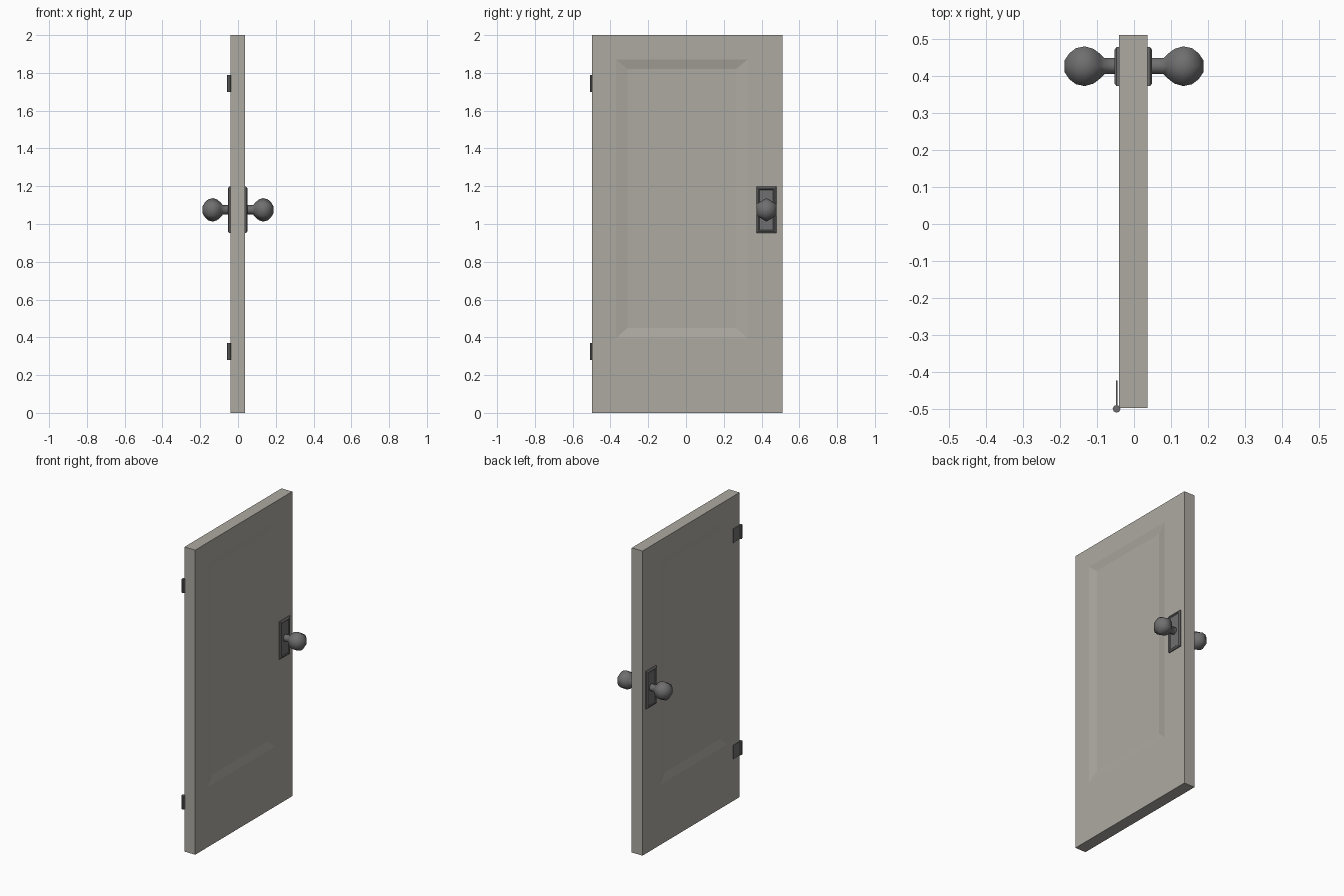
import bpy, bmesh, math
from mathutils import Vector

if "Cube" in bpy.data.objects:
    bpy.data.objects.remove(bpy.data.objects["Cube"])


def material(name, rgb):
    m = bpy.data.materials.new(name)
    m.diffuse_color = (*rgb, 1)
    m.use_nodes = True
    m.node_tree.nodes["Principled BSDF"].inputs["Base Color"].default_value = m.diffuse_color
    return m


PAINT = material("paint", (0.42, 0.40, 0.36))
METAL = material("metal", (0.16, 0.16, 0.16))


def finish(name, bm, mat, smooth=None):
    bmesh.ops.recalc_face_normals(bm, faces=bm.faces)
    me = bpy.data.meshes.new(name)
    bm.to_mesh(me)
    bm.free()
    ob = bpy.data.objects.new(name, me)
    bpy.context.collection.objects.link(ob)
    me.materials.append(mat)
    if smooth:
        bpy.ops.object.select_all(action='DESELECT')
        ob.select_set(True)
        bpy.context.view_layer.objects.active = ob
        bpy.ops.object.shade_smooth_by_angle(angle=math.radians(smooth))
    return ob


def add_box(bm, lo, hi):
    vs = bmesh.ops.create_cube(bm, size=1)["verts"]
    for v in vs:
        v.co = Vector([lo[i] + (v.co[i] + 0.5) * (hi[i] - lo[i]) for i in range(3)])
    return vs


def rings(bm, loops, cap_first=True):
    """Bridge successive vertex loops and cap the ends."""
    vl = [[bm.verts.new(p) for p in loop] for loop in loops]
    n = len(vl[0])
    for a, b in zip(vl, vl[1:]):
        for i in range(n):
            bm.faces.new((a[i], a[(i + 1) % n], b[(i + 1) % n], b[i]))
    if cap_first:
        bm.faces.new(vl[0])
    bm.faces.new(vl[-1])


def rect(x, y0, y1, z0, z1):
    return [(x, y0, z0), (x, y1, z0), (x, y1, z1), (x, y0, z1)]


# door slab with a shallow sunken panel on both faces
Y0, Y1 = -0.497, 0.51
XL, XR = -0.041, 0.037
bm = bmesh.new()
rings(bm, [
    rect(XL + 0.010, -0.31, 0.265, 0.45, 1.82),
    rect(XL, -0.37, 0.325, 0.395, 1.87),
    rect(XL, Y0, Y1, 0, 2),
    rect(XR, Y0, Y1, 0, 2),
    rect(XR, -0.37, 0.325, 0.395, 1.87),
    rect(XR - 0.010, -0.31, 0.265, 0.45, 1.82)])
finish("door_slab", bm, PAINT)

# handle plates and knobs on both sides
KY, KZ = 0.426, 1.075
KNOB = [(0.047, 0.025), (0.080, 0.025), (0.092, 0.039), (0.109, 0.054), (0.133, 0.062),
        (0.157, 0.056), (0.175, 0.040), (0.187, 0.019)]
for side, s in (("right", 1), ("left", -1)):
    bm = bmesh.new()
    face = XR if s > 0 else XL
    def plate(d, inset):
        return rect(face + s * d, 0.372 + inset, 0.478 - inset, 0.952 + inset, 1.198 - inset)
    rings(bm, [plate(-0.003, 0), plate(0.006, 0), plate(0.012, 0.008),
               plate(0.012, 0.013), plate(0.008, 0.017)])
    finish("handle_plate_" + side, bm, METAL)

    bm = bmesh.new()
    N = 6
    rings(bm, [[(s * x, KY + r * math.sin(i * math.tau / N), KZ + r * math.cos(i * math.tau / N))
                for i in range(N)] for x, r in KNOB])
    finish("knob_" + side, bm, METAL, 65)

# hinges: pin and leaf
for name, z0, z1 in (("upper", 1.70, 1.79), ("lower", 0.28, 0.37)):
    bm = bmesh.new()
    add_box(bm, (-0.049, Y0, z0), (-0.045, -0.422, z1))
    rings(bm, [[(-0.047 + 0.0105 * math.cos(i * math.tau / 8), -0.499 + 0.0105 * math.sin(i * math.tau / 8), z)
                for i in range(8)] for z in (z0, z1)])
    finish("hinge_" + name, bm, METAL)
